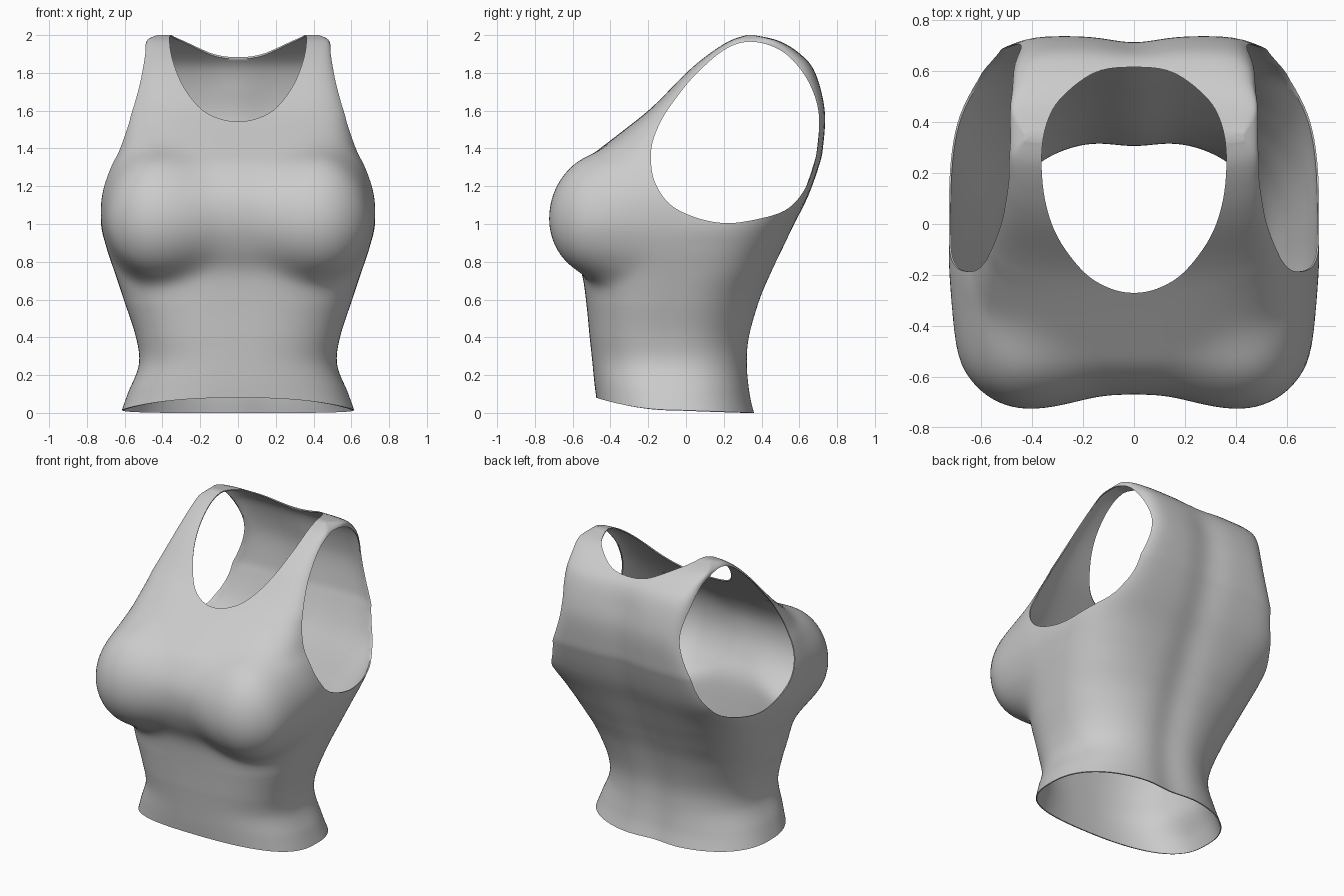
import bpy, bmesh, math
from mathutils import Vector

if "Cube" in bpy.data.objects:
    bpy.data.objects.remove(bpy.data.objects["Cube"], do_unlink=True)

SIDES, STEPS = 160, 8

# Body sections: z, front y, back y, half width, taper to back, front and back squareness
SECTIONS = [
    (0.0, -.475, .372, .615, 0, 2.4, 2.4),
    (.1, -.485, .35, .58, 0, 2.4, 2.4),
    (.25, -.497, .337, .525, 0, 2.5, 2.4),
    (.4, -.51, .347, .54, 0, 2.6, 2.4),
    (.6, -.53, .40, .605, 0, 2.6, 2.6),
    (.75, -.555, .46, .655, 0, 2.6, 3),
    (.87, -.62, .515, .695, 0, 2.7, 3.4),
    (1.0, -.665, .575, .725, 0, 3, 4.2),
    (1.15, -.66, .648, .718, .04, 3, 6.5),
    (1.3, -.575, .702, .668, .08, 3, 8),
    (1.4, -.455, .725, .615, .1, 3.5, 9),
    (1.6, -.2, .735, .545, .13, 5, 9),
    (1.8, 0, .685, .505, .06, 7, 8),
    (1.9, .12, .605, .49, .03, 8, 8),
    (1.97, .23, .49, .482, 0, 8, 8),
    (2.0, .32, .36, .43, 0, 8, 8),
]


def spline(points, steps, closed=False):
    """Catmull-Rom interpolation of tuples of any length."""
    n = len(points)
    pick = (lambda i: points[i % n]) if closed else (lambda i: points[min(max(i, 0), n - 1)])
    out = []
    for i in range(n if closed else n - 1):
        quad = [pick(i + k) for k in (-1, 0, 1, 2)]
        for j in range(steps):
            t = j / steps
            out.append([b + .5 * t * (c - a + t * (2 * a - 5 * b + 4 * c - d + t * (3 * (b - c) + d - a)))
                        for a, b, c, d in zip(*quad)])
    if not closed:
        out.append(list(points[-1]))
    return out


def bust(x, y, z):
    """Blend the front of the body with a rounded form on each side."""
    dx, dz = abs(x) - .42, z - 1.03
    d = (dx / (.295 if dx > 0 else .42)) ** 2 + (dz / (.36 if dz > 0 else .335)) ** 2
    if d >= 1:
        return y
    form = -.4 - .33 * math.sqrt(1 - d)
    blend = .07
    h = max(blend - abs(y - form), 0) / blend
    # Fade out towards the side seam
    fade = min(1, max(0, (-.15 - y) / .2))
    return y + (min(y, form) - h * h * blend / 4 - y) * fade * fade * (3 - 2 * fade)


def body_point(section, angle):
    z, front, back, width, taper, n_front, n_back = section
    c, s = math.cos(angle), math.sin(angle)
    n = n_front if s < 0 else n_back
    r = (abs(c) ** n + abs(s) ** n) ** (-1 / n)
    c, s = c * r, s * r
    x = width * c * (1 - taper * s)
    y = (front + back) / 2 + s * (back - front) / 2
    hem = max(0, 1 - z / .4)
    if s < 0:
        y = bust(x, y, z)
        z += hem * (.015 + .065 * s * s)
    else:
        # Spine groove, fading out at the shoulders
        y -= .024 * s * math.exp(-(x / .13) ** 2) * min(1, (2 - z) / .3)
        z += hem * .015 * (1 - s)
    return x, y, z


def new_object(name, bm):
    bmesh.ops.recalc_face_normals(bm, faces=bm.faces)
    mesh = bpy.data.meshes.new(name)
    bm.to_mesh(mesh)
    bm.free()
    obj = bpy.data.objects.new(name, mesh)
    bpy.context.collection.objects.link(obj)
    return obj


def prism(name, outline, offset):
    """Extrude a closed 3D outline along an offset."""
    bm = bmesh.new()
    face = bm.faces.new([bm.verts.new(p) for p in outline])
    moved = bmesh.ops.extrude_face_region(bm, geom=[face], use_keep_orig=True)["geom"]
    bmesh.ops.translate(bm, vec=Vector(offset),
                        verts=[v for v in moved if isinstance(v, bmesh.types.BMVert)])
    cutter = new_object(name, bm)
    cutter.hide_render = True
    return cutter


# Lofted garment body, open at the hem
bm = bmesh.new()
rings = [[bm.verts.new(body_point(sec, math.tau * i / SIDES)) for i in range(SIDES)]
         for sec in spline(SECTIONS, STEPS)]
for low, high in zip(rings, rings[1:]):
    for i in range(SIDES):
        j = (i + 1) % SIDES
        bm.faces.new((low[i], low[j], high[j], high[i]))
bm.faces.new(rings[-1])

# Soften the draped chest
chest = [v for v in bm.verts if v.co.y < 0 and .6 < v.co.z < 1.55]
for _ in range(14):
    bmesh.ops.smooth_vert(bm, verts=chest, factor=.5, use_axis_x=True, use_axis_y=True, use_axis_z=True)
top = new_object("sleeveless_top", bm)

# Fabric thickness
shell = top.modifiers.new("fabric", "SOLIDIFY")
shell.thickness = .007
shell.offset = -1

# Armhole outline in y, z
ARMHOLE = [(.34, 1.965), (.2, 1.92), (.05, 1.79), (-.05, 1.67), (-.13, 1.55), (-.18, 1.42),
           (-.183, 1.3), (-.155, 1.2), (-.08, 1.1), (.05, 1.035), (.2, 1.005), (.35, 1.02),
           (.52, 1.07), (.62, 1.17), (.68, 1.32), (.705, 1.5), (.69, 1.65), (.62, 1.8), (.5, 1.92)]
arm = spline(ARMHOLE, 6, closed=True)
cutters = [prism(f"{name}_armhole_cutter", [(side * .39, y, z) for y, z in arm], (side, 0, 0))
           for name, side in (("left", 1), ("right", -1))]

# Neckline outline in x, y, mirrored across the centre
NECK = [(0, -.27), (.1, -.25), (.2, -.185), (.3, -.05), (.35, .1), (.362, .27),
        (.34, .4), (.28, .5), (.15, .595), (0, .615)]
neck = spline(NECK + [(-x, y) for x, y in NECK[-2:0:-1]], 6, closed=True)
cutters.append(prism("neckline_cutter", [(x, y, 1.42) for x, y in neck], (0, 0, 1)))

# Cut the openings and apply everything
for cutter in cutters:
    cut = top.modifiers.new(cutter.name, "BOOLEAN")
    cut.operation = "DIFFERENCE"
    cut.solver = "EXACT"
    cut.object = cutter
bpy.ops.object.select_all(action="DESELECT")
top.select_set(True)
bpy.context.view_layer.objects.active = top
for name in [m.name for m in top.modifiers]:
    bpy.ops.object.modifier_apply(modifier=name)
for cutter in cutters:
    bpy.data.objects.remove(cutter, do_unlink=True)

bpy.ops.object.shade_smooth_by_angle(angle=math.radians(45))
